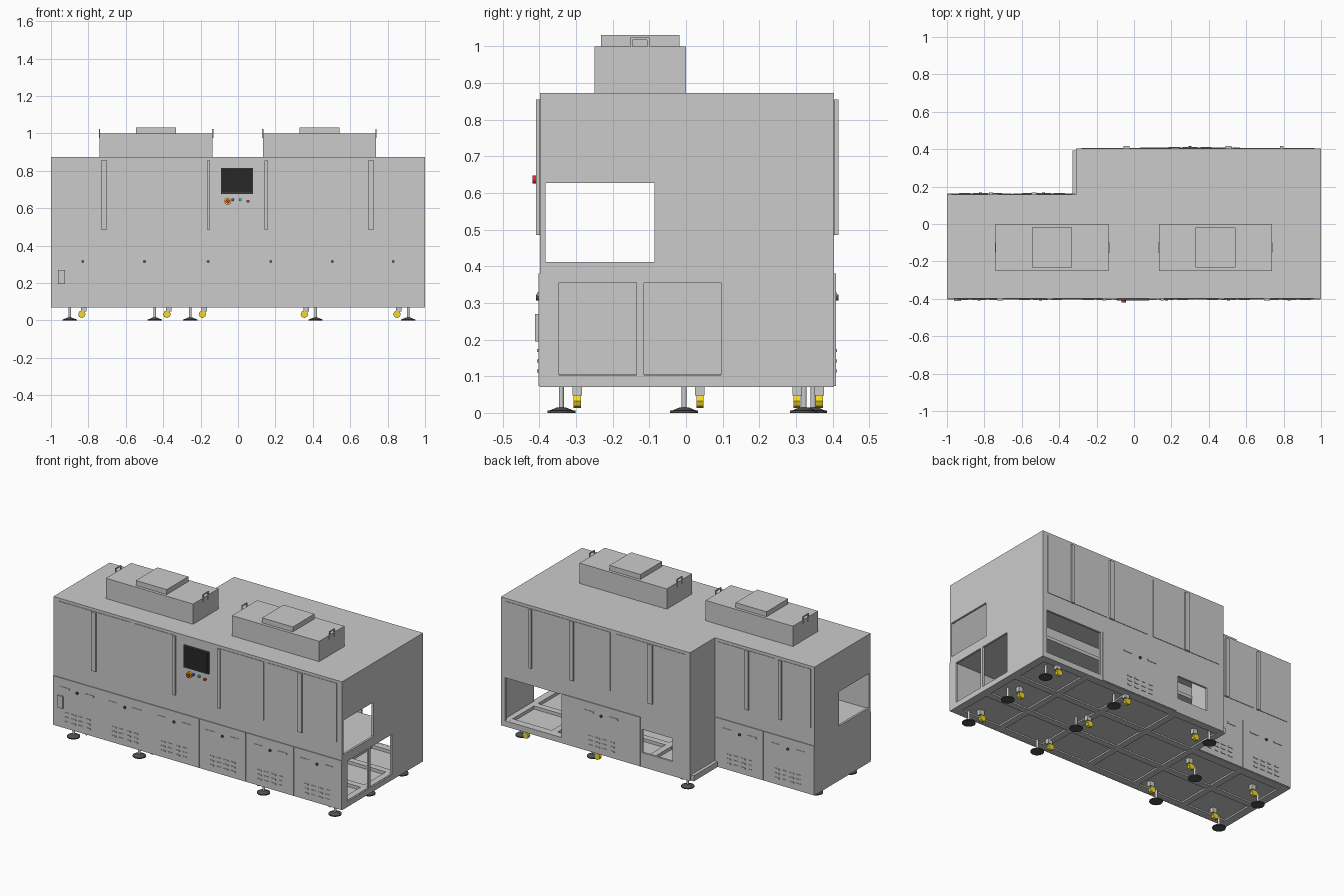
import bpy, bmesh, math
from mathutils import Matrix, Vector

if "Cube" in bpy.data.objects:
    bpy.data.objects.remove(bpy.data.objects["Cube"])

FRONT, BACK_R, BACK_L, STEP = -0.398, 0.404, 0.157, -0.31
BOT, TOP = 0.07, 0.873


def mat(name, r, g, b):
    m = bpy.data.materials.new(name)
    m.diffuse_color = (r, g, b, 1)
    m.use_nodes = True
    m.node_tree.nodes["Principled BSDF"].inputs["Base Color"].default_value = m.diffuse_color
    return m


GLASS = mat("window_grey", 0.55, 0.55, 0.55)
LIGHT = mat("light_grey", 0.9, 0.9, 0.9)
BLACK = mat("black", 0.02, 0.02, 0.02)
DARK = mat("dark_rubber", 0.08, 0.08, 0.08)
YELLOW = mat("yellow", 0.9, 0.7, 0.02)
RED = mat("red", 0.8, 0.02, 0.02)
BLUE = mat("blue", 0.05, 0.1, 0.9)
GREEN = mat("green", 0.05, 0.6, 0.3)


def finish(name, bm, material=None):
    me = bpy.data.meshes.new(name)
    bmesh.ops.recalc_face_normals(bm, faces=bm.faces)
    bm.to_mesh(me)
    bm.free()
    ob = bpy.data.objects.new(name, me)
    bpy.context.collection.objects.link(ob)
    if material:
        me.materials.append(material)
    return ob


def boxes(name, specs, material=None):
    """One object from boxes given as x0, x1, y0, y1, z0, z1."""
    bm = bmesh.new()
    for x0, x1, y0, y1, z0, z1 in specs:
        m = Matrix.Translation(((x0 + x1) / 2, (y0 + y1) / 2, (z0 + z1) / 2))
        m = m @ Matrix.Diagonal((abs(x1 - x0), abs(y1 - y0), abs(z1 - z0), 1))
        bmesh.ops.create_cube(bm, size=1, matrix=m)
    return finish(name, bm, material)


def cones(name, specs, material=None, axis="Z", sides=16):
    """One object from cones given as centre x, y, z, radius 1, radius 2, depth."""
    bm = bmesh.new()
    rot = Matrix.Rotation(math.pi / 2, 4, "X") if axis == "Y" else Matrix()
    for x, y, z, r1, r2, d in specs:
        bmesh.ops.create_cone(bm, cap_ends=True, segments=sides, radius1=r1, radius2=r2,
                              depth=d, matrix=Matrix.Translation((x, y, z)) @ rot)
    return finish(name, bm, material)


def l_prism(name, t, z0, z1):
    """L-shaped cabinet plan, inset by t."""
    pts = [(-0.999 + t, FRONT + t), (0.999 - t, FRONT + t), (0.999 - t, BACK_R - t),
           (STEP + t, BACK_R - t), (STEP + t, BACK_L - t), (-0.999 + t, BACK_L - t)]
    bm = bmesh.new()
    face = bm.faces.new([bm.verts.new((x, y, z0)) for x, y in pts])
    ext = bmesh.ops.extrude_face_region(bm, geom=[face])
    verts = [g for g in ext["geom"] if isinstance(g, bmesh.types.BMVert)]
    bmesh.ops.translate(bm, verts=verts, vec=Vector((0, 0, z1 - z0)))
    return finish(name, bm)


def cut(ob, cutter):
    mod = ob.modifiers.new("cut", "BOOLEAN")
    mod.operation, mod.object, mod.solver = "DIFFERENCE", cutter, "EXACT"
    cutter.hide_render = True
    bpy.context.view_layer.objects.active = ob
    bpy.ops.object.modifier_apply(modifier=mod.name)
    bpy.data.objects.remove(cutter)


# Hollow cabinet shell with its openings
shell = l_prism("cabinet_shell", 0, BOT, TOP)
cut(shell, l_prism("cavity", 0.013, 0.0, TOP - 0.013))
cut(shell, boxes("openings", [
    (-1.1, 1.1, -0.384, -0.086, 0.412, 0.627),
    (0.9, 1.1, -0.346, -0.135, 0.103, 0.356),
    (0.9, 1.1, -0.115, 0.096, 0.103, 0.356),
    (0.58, 0.97, 0.3, 0.5, 0.105, 0.375),
    (-0.19, 0.02, 0.3, 0.5, 0.16, 0.305)]))

# Base frame, recessed floor and inner deck
beams = []
for x in (-0.97, -0.66, -0.31, 0.02, 0.35, 0.66, 0.97):
    beams.append((x - 0.02, x + 0.02, FRONT + 0.01, (BACK_R if x > -0.32 else BACK_L) - 0.01, BOT, 0.105))
for y, x0 in ((-0.37, -0.99), (-0.125, -0.99), (0.125, -0.99), (0.375, STEP + 0.01)):
    beams.append((x0, 0.99, y - 0.02, y + 0.02, BOT + 0.0005, 0.1045))
boxes("base_frame", beams)
l_prism("floor_plate", 0.008, 0.079, 0.085)
boxes("inner_deck", [(-0.99, 0.99, FRONT + 0.01, 0.147, 0.385, 0.405)])

# Roof housings with lids and end handles
for side, cx in (("left", -0.438), ("right", 0.435)):
    boxes(side + "_roof_housing", [(cx - 0.302, cx + 0.302, -0.25, 0, TOP, 1.0)])
    boxes(side + "_housing_lid", [(cx - 0.107, cx + 0.107, -0.232, -0.018, 1.0, 1.031)])
    h = []
    for s in (-1, 1):
        x0, x1 = cx + s * 0.300, cx + s * 0.306
        h += [(x0, x1, -0.152, -0.146, 0.975, 1.024), (x0, x1, -0.106, -0.1, 0.975, 1.024),
              (x0, x1, -0.152, -0.1, 1.018, 1.024)]
    boxes(side + "_housing_handles", h)

# Windows and door strips: face y, outward direction, windows, strip centres and widths
faces = {
    "front": (FRONT, -1, [(-0.963, -0.465), (-0.433, -0.16), (0.155, 0.457), (0.482, 0.963)],
              [(-0.716, 0.032), (-0.158, 0.018), (0.152, 0.018), (0.711, 0.032)]),
    "back_right": (BACK_R, 1, [(-0.28, 0.2), (0.24, 0.49), (0.53, 0.965)],
                   [(-0.04, 0.03), (0.505, 0.03), (0.79, 0.018)]),
    "back_left": (BACK_L, 1, [(-0.975, -0.78), (-0.73, -0.33)], [(-0.765, 0.022), (-0.535, 0.025)])}
for name, (y, d, wins, strips) in faces.items():
    boxes(name + "_windows", [(a, b, y, y + d * 0.003, 0.487, 0.855) for a, b in wins], GLASS)
    boxes(name + "_door_strips", [(c - w / 2, c + w / 2, y, y + d * 0.012, 0.485, 0.855) for c, w in strips])


# Lower doors: panels, recessed pulls, louvres and locks
def lower_doors(name, y, d, panels, centres, z1=0.38):
    yp = y + d * 0.005
    boxes(name + "_lower_doors", [(a + 0.002, b - 0.002, y, yp, BOT + 0.004, z1) for a, b in panels])
    boxes(name + "_door_pulls", [(c + s * 0.085 - 0.03, c + s * 0.085 + 0.03, yp, yp + d * 0.003, 0.317, 0.328)
                                 for c in centres for s in (-1, 1)], LIGHT)
    boxes(name + "_louvres", [(c + k * 0.05 - 0.015, c + k * 0.05 + 0.015, yp, yp + d * 0.003, z, z + 0.008)
                              for c in centres for k in (-1.5, -0.5, 0.5, 1.5)
                              for z in (0.11, 0.138, 0.166)], LIGHT)
    cones(name + "_door_locks", [(c, yp + d * 0.003, 0.315, 0.008, 0.008, 0.008) for c in centres],
          DARK, "Y", 12)


lower_doors("front", FRONT, -1, [(-1, 0.015), (0.015, 0.335), (0.335, 0.667), (0.667, 1)],
            [-0.83, -0.5, -0.16, 0.175, 0.505, 0.83])
lower_doors("back_right", BACK_R, 1, [(0.03, 0.57)], [0.3])
lower_doors("back_left", BACK_L, 1, [(-1, -0.65), (-0.65, -0.315)], [-0.82, -0.485])

# Switch box, screen and control buttons
boxes("switch_box", [(-0.963, -0.925, -0.412, FRONT, 0.195, 0.27)])
boxes("screen_bezel", [(-0.092, 0.08, -0.408, FRONT, 0.677, 0.815)], DARK)
boxes("screen", [(-0.086, 0.074, -0.41, -0.407, 0.683, 0.809)], BLACK)
cones("stop_ring", [(-0.055, -0.403, 0.637, 0.019, 0.019, 0.012)], YELLOW, "Y", 24)
cones("stop_button", [(-0.055, -0.412, 0.637, 0.011, 0.011, 0.014)], RED, "Y", 24)
for name, x, z, m in (("blue_button", -0.028, 0.645, BLUE), ("green_button", 0.012, 0.645, GREEN),
                      ("red_button", 0.053, 0.637, RED)):
    cones(name, [(x, -0.403, z, 0.008, 0.008, 0.012)], m, "Y", 16)

# Levelling feet
feet = [(x, y) for x in (-0.9, -0.445, 0.415, 0.91) for y in (-0.34, -0.005)]
feet += [(0.415, 0.322), (0.91, 0.322), (-0.255, 0.347)]
cones("foot_pads", [(x, y, 0.003, 0.038, 0.038, 0.006) for x, y in feet]
      + [(x, y, 0.010, 0.036, 0.012, 0.010) for x, y in feet], DARK)
cones("foot_stems", [(x, y, 0.044, 0.007, 0.007, 0.064) for x, y in feet], sides=12)

# Castors with octagonal wheels
castors = [(x, y) for x in (-0.835, -0.38, 0.355, 0.85) for y in (-0.297, 0.038)]
castors += [(0.355, 0.364), (0.85, 0.364), (-0.19, 0.303)]
cones("castor_wheels", [(x, y, 0.033, 0.02, 0.02, 0.02) for x, y in castors], YELLOW, "Y", 8)
boxes("castor_brackets", [(x - 0.005, x + 0.025, y - 0.013, y + 0.013, 0.048, 0.08) for x, y in castors])
